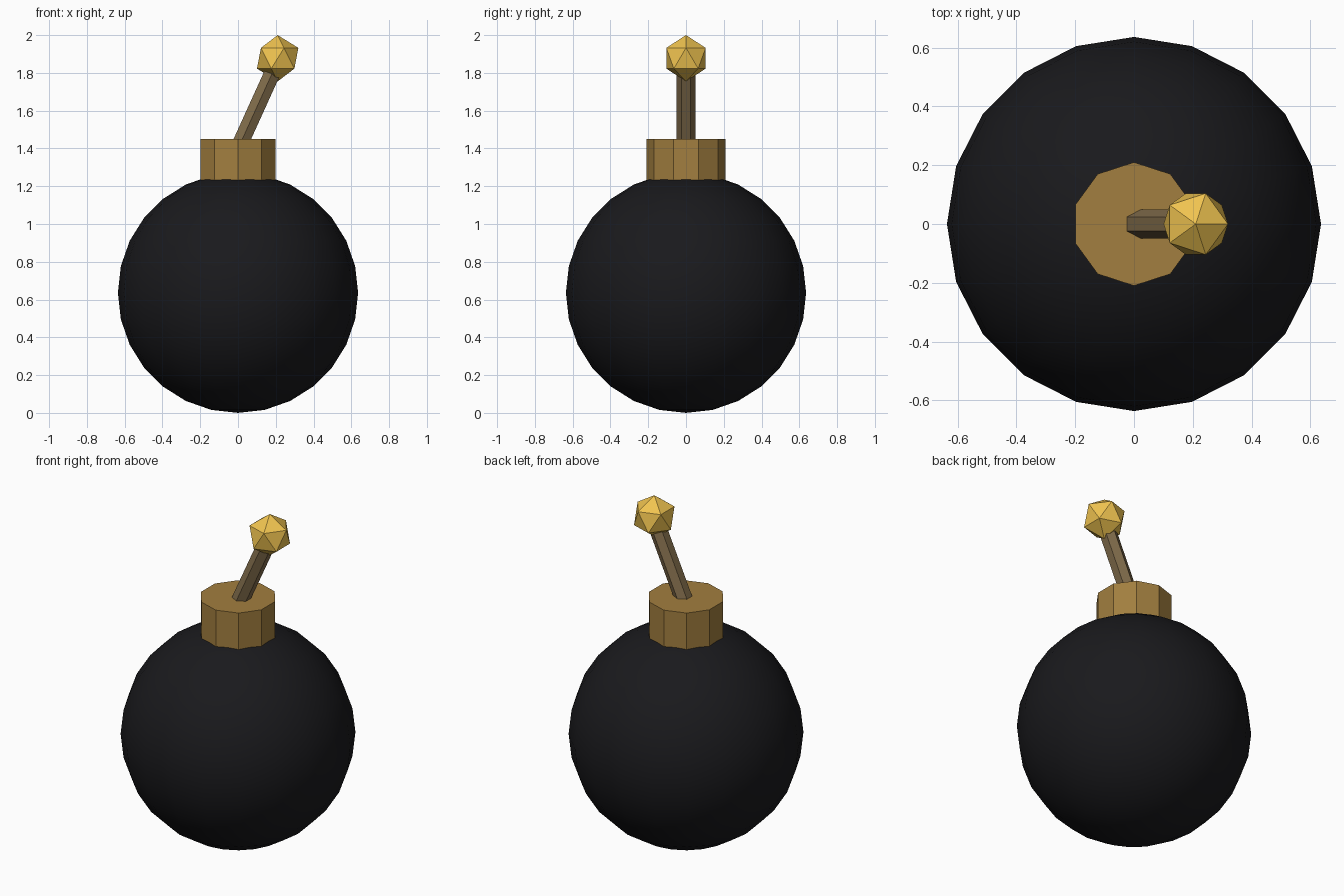
import bpy
from mathutils import Vector
from math import radians

if "Cube" in bpy.data.objects:
    bpy.data.objects.remove(bpy.data.objects["Cube"])


def finish(name, color, smooth=False):
    """Name the active object, colour it and set its shading."""
    obj = bpy.context.object
    obj.name = name
    mat = bpy.data.materials.new(name + "_material")
    mat.diffuse_color = (*color, 1)
    mat.use_nodes = True
    mat.node_tree.nodes["Principled BSDF"].inputs["Base Color"].default_value = mat.diffuse_color
    obj.data.materials.append(mat)
    if smooth:
        bpy.ops.object.shade_smooth()
    else:
        bpy.ops.object.shade_flat()
    return obj


def prism(name, sides, radius, start, end, spin, color):
    """Flat-sided cylinder running between two points."""
    start, end = Vector(start), Vector(end)
    axis = end - start
    bpy.ops.mesh.primitive_cylinder_add(
        vertices=sides, radius=radius, depth=axis.length,
        location=(start + end) / 2,
        rotation=(0, axis.angle(Vector((0, 0, 1))), spin))
    return finish(name, color)


# Round body, resting on the ground
R = 0.636
bpy.ops.mesh.primitive_uv_sphere_add(segments=20, ring_count=14, radius=R,
                                     location=(0, 0, R))
finish("round_body", (0.01, 0.01, 0.012), smooth=True)

# Ten-sided collar, points towards front and back
prism("collar", 10, 0.21, (0, 0, 1.23), (0, 0, 1.45), radians(0),
      (0.36, 0.21, 0.05))

# Leaning six-sided fuse, from inside the collar to inside the spark
prism("fuse", 6, 0.049, (0.005, 0, 1.41), (0.2, 0, 1.84), 0,
      (0.22, 0.15, 0.07))

# Faceted spark at the fuse tip
bpy.ops.mesh.primitive_ico_sphere_add(subdivisions=1, radius=0.1225,
                                      location=(0.21, 0, 1.8775))
finish("spark", (0.87, 0.55, 0.08))
